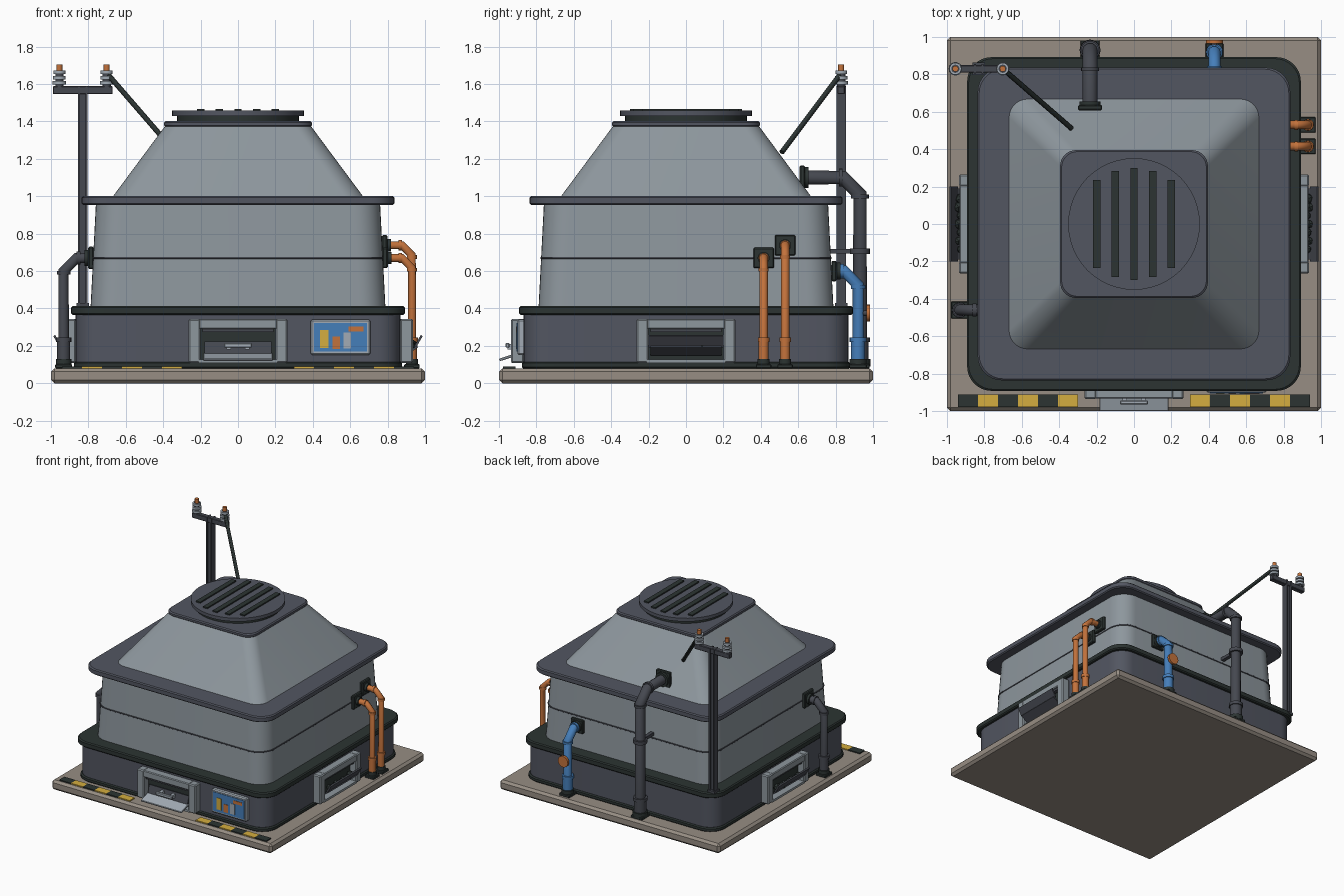
import bpy, bmesh, math, random
from math import radians, sin, cos, pi
from mathutils import Matrix, Vector

random.seed(4)
cube = bpy.data.objects.get("Cube")
if cube:
    bpy.data.objects.remove(cube, do_unlink=True)


def material(name, r, g, b):
    m = bpy.data.materials.new(name)
    m.use_nodes = True
    m.diffuse_color = (r, g, b, 1)
    m.node_tree.nodes["Principled BSDF"].inputs["Base Color"].default_value = (r, g, b, 1)
    return m


WALL = material("wall grey", .27, .31, .34)
LIGHT = material("light grey", .36, .41, .46)
SLATE = material("slate", .085, .093, .12)
STEEL = material("dark steel", .06, .065, .08)
DARK = material("dark green", .025, .034, .032)
CONCRETE = material("concrete", .31, .27, .23)
ORANGE = material("orange", .55, .17, .045)
BLUE = material("blue", .06, .21, .49)
YELLOW = material("yellow", .66, .42, .05)
HERE = Matrix.Identity(4)
parts = []


def turn(degrees):
    return Matrix.Rotation(radians(degrees), 4, 'Z')


def finish(name, bm, mat, place=HERE):
    bmesh.ops.recalc_face_normals(bm, faces=bm.faces[:])
    bm.transform(place)
    mesh = bpy.data.meshes.new(name)
    bm.to_mesh(mesh)
    bm.free()
    mesh.materials.append(mat)
    ob = bpy.data.objects.new(name, mesh)
    bpy.context.collection.objects.link(ob)
    parts.append(ob)
    return ob


def box(name, centre, size, mat, place=HERE, bevel=0, tilt=0):
    bm = bmesh.new()
    bmesh.ops.create_cube(bm, size=1, matrix=Matrix.Diagonal((*size, 1)))
    if bevel:
        bmesh.ops.bevel(bm, geom=bm.edges[:], offset=bevel, segments=1, affect='EDGES')
    local = Matrix.Translation(centre) @ Matrix.Rotation(radians(tilt), 4, 'X')
    return finish(name, bm, mat, place @ local)


def rod(name, a, b, r, mat, place=HERE, sides=20):
    a, b = Vector(a), Vector(b)
    bm = bmesh.new()
    bmesh.ops.create_cone(bm, cap_ends=True, segments=sides, radius1=r, radius2=r, depth=(b - a).length)
    aim = (b - a).to_track_quat('Z', 'Y').to_matrix().to_4x4()
    return finish(name, bm, mat, place @ Matrix.Translation((a + b) / 2) @ aim)


def loft(name, levels, mat, steps=8):
    """Stack rounded squares given as (half width, corner radius, height)."""
    bm = bmesh.new()
    rings = []
    for half, r, z in levels:
        ring = []
        for q in range(4):
            for i in range(steps + 1):
                a = pi / 2 * (q + i / steps)
                mid = pi / 2 * q + pi / 4
                k = (half - r) * math.sqrt(2)
                ring.append(bm.verts.new((k * cos(mid) + r * cos(a), k * sin(mid) + r * sin(a), z)))
        rings.append(ring)
    n = len(rings[0])
    for low, high in zip(rings, rings[1:]):
        for i in range(n):
            bm.faces.new((low[i], low[(i + 1) % n], high[(i + 1) % n], high[i]))
    bm.faces.new(rings[0])
    bm.faces.new(rings[-1])
    return finish(name, bm, mat)


def slab(name, half, r, z0, z1, mat, c=.008):
    return loft(name, [(half - c, r, z0), (half, r, z0 + c), (half, r, z1 - c), (half - c, r, z1)], mat)


# Base and body
box("base_slab", (0, 0, .04), (2, 2, .08), CONCRETE, bevel=.018)
slab("plinth_skirt", .878, .13, .08, .115, DARK)
loft("plinth", [(.868, .13, .11), (.868, .13, .37)], SLATE)
slab("plinth_rim", .892, .13, .365, .412, DARK)
loft("lower_wall", [(.788, .14, .41), (.76, .14, .955)], WALL)
slab("wall_seam", .779, .14, .665, .675, STEEL, .001)
slab("ledge", .836, .13, .953, 1.0, SLATE)
loft("hood", [(.668, .1, 1.0), (.39, .085, 1.375)], WALL)
slab("hood_cap", .395, .085, 1.37, 1.402, SLATE)

# Round roof vent with slats
rod("vent_neck", (0, 0, 1.4), (0, 0, 1.432), .325, DARK, sides=48)
rod("vent_disc", (0, 0, 1.43), (0, 0, 1.457), .352, SLATE, sides=48)
for i in range(-2, 3):
    box("vent_slat", (i * .1, 0, 1.457), (.04, .6 - .033 * i * i, .02), DARK)

# Hazard stripes on the slab
for side in (-1, 1):
    for i in range(6):
        x = side * .62 + (i - 2.5) * .1067
        yellow = (i % 2 == 1) if side < 0 else (i % 2 == 0)
        box("hazard_stripe", (x, -.945, .084), (.1067, .065, .009), YELLOW if yellow else DARK)


# Hatches with an open mouth, built facing the front and turned
def hatch(angle, ore):
    p = turn(angle)
    for s in (-1, 1):
        box("hatch_jamb", (s * .233, -.9, .227), (.065, .07, .235), WALL, p, .008)
    box("hatch_lintel", (0, -.9, .317), (.42, .068, .055), WALL, p, .006)
    box("hatch_sill", (0, -.9, .118), (.42, .068, .018), WALL, p)
    box("hatch_mouth", (0, -.872, .205), (.41, .012, .18), DARK, p)
    box("hatch_brow", (0, -.905, .282), (.38, .03, .016), STEEL, p)
    if ore:
        box("trough_floor", (0, -.928, .175), (.38, .075, .012), STEEL, p, tilt=-35)
        box("trough_lip", (0, -.965, .225), (.4, .012, .07), STEEL, p, tilt=30)
        for i in range(7):
            bm = bmesh.new()
            bmesh.ops.create_icosphere(bm, subdivisions=1, radius=random.uniform(.022, .034))
            at = Matrix.Translation(((i - 3) * .045, -.925 - .012 * (i % 2), .205))
            finish("ore_lump", bm, DARK, p @ at)
    else:
        box("tray_floor", (0, -.95, .14), (.37, .1, .014), LIGHT, p, .003, tilt=18)
        box("tray_back", (0, -.9, .185), (.36, .012, .075), STEEL, p, tilt=-15)
        box("tray_handle", (0, -.955, .203), (.15, .022, .026), LIGHT, p, .005)
        for s in (-1, 1):
            box("handle_post", (s * .05, -.925, .195), (.025, .06, .03), LIGHT, p)


hatch(0, False)
hatch(90, True)
hatch(-90, True)

# Control panel with a bar chart
box("panel_frame", (.548, -.882, .246), (.32, .04, .19), LIGHT, bevel=.008)
box("panel_screen", (.548, -.903, .246), (.285, .006, .155), BLUE)
for x, z, w, h, mat in ((.462, .237, .045, .095, YELLOW), (.525, .217, .04, .065, ORANGE),
                        (.585, .228, .04, .085, LIGHT), (.632, .29, .08, .025, ORANGE)):
    box("chart_bar", (x, -.907, z), (w, .005, h), mat)


# Pipes leave the wall, bend down and stand on the slab
def pipe(name, angle, side, wall, out, top, r, mat, flange):
    p = turn(angle)
    bend = r * 2.3
    start, elbow = Vector((side, -wall, top)), Vector((side, bend - out, top))
    knee, foot = Vector((side, -out, top - bend)), Vector((side, -out, .09))
    curve = bpy.data.curves.new(name, 'CURVE')
    curve.dimensions = '3D'
    curve.bevel_depth, curve.bevel_resolution, curve.use_fill_caps = r, 3, True
    spline = curve.splines.new('POLY')
    path = [start, elbow, knee, foot]
    spline.points.add(len(path) - 1)
    for point, co in zip(spline.points, path):
        point.co = (*(p @ co), 1)
    spline.use_smooth = True
    curve.materials.append(mat)
    ob = bpy.data.objects.new(name, curve)
    bpy.context.collection.objects.link(ob)
    out_dir, up = Vector((0, -1, 0)), Vector((0, 0, 1))
    # Joint collars, sleeve, wall flange and foot
    rod(name + "_collar", elbow - out_dir * .02, elbow, r * 1.18, mat, p)
    rod(name + "_collar", knee - up * .02, knee, r * 1.18, mat, p)
    rod(name + "_sleeve", foot, foot + up * .13, r * 1.15, mat, p)
    rod(name + "_ring", foot + up * .13, foot + up * .155, r * 1.35, mat, p)
    box(name + "_flange", start + out_dir * .012, (flange, .028, flange), DARK, p, .006)
    rod(name + "_flange_neck", start, start + out_dir * .045, r * 1.4, DARK, p)
    box(name + "_foot", (side, -out, .091), (r * 1.2 + .055, r * 1.2 + .055, .022), DARK, p, .004)
    rod(name + "_foot_neck", foot, foot + up * .04, r * 1.4, DARK, p)


pipe("orange_pipe_low", 90, .415, .775, .93, .67, .023, ORANGE, .11)
pipe("orange_pipe_high", 90, .53, .772, .93, .738, .023, ORANGE, .11)
pipe("blue_pipe", 180, -.43, .78, .92, .6, .033, BLUE, .11)
pipe("exhaust_pipe", 180, .235, .61, .93, 1.1, .04, STEEL, .13)
pipe("drain_pipe", -90, .46, .775, .932, .67, .03, STEEL, .12)

# Valve wheel and pipe bracket on the back
rod("valve_stem", (.43, .93, .375), (.43, .97, .375), .015, STEEL)
rod("valve_wheel", (.43, .966, .375), (.43, .985, .375), .045, ORANGE)
rod("exhaust_clamp", (-.235, .93, .69), (-.235, .93, .72), .053, STEEL)
box("exhaust_bracket", (-.235, .84, .705), (.03, .16, .025), STEEL)

# Power pole: I-beam post, crossarm, insulators and cable
for s in (-1, 1):
    box("pole_flange", (-.83 + s * .02, .83, 1.0), (.012, .052, 1.18), STEEL)
box("pole_web", (-.83, .83, 1.0), (.04, .022, 1.18), STEEL)
box("pole_foot", (-.83, .83, .418), (.065, .065, .02), STEEL)
box("crossarm", (-.83, .83, 1.567), (.32, .04, .042), STEEL, bevel=.004)
for x in (-.955, -.702):
    rod("insulator_core", (x, .83, 1.58), (x, .83, 1.705), .016, ORANGE)
    for i, r in enumerate((.036, .034, .032)):
        z = 1.597 + i * .028
        rod("insulator_disc", (x, .83, z), (x, .83, z + .018), r, LIGHT)
    rod("insulator_stem", (x, .83, 1.585), (x, .83, 1.672), .022, STEEL)
rod("cable", (-.69, .82, 1.645), (-.335, .512, 1.235), .014, DARK, sides=12)

# Smooth round surfaces, keep edges sharp
bpy.ops.object.select_all(action='DESELECT')
for ob in parts:
    ob.select_set(True)
bpy.context.view_layer.objects.active = parts[0]
bpy.ops.object.shade_smooth_by_angle(angle=radians(30))
